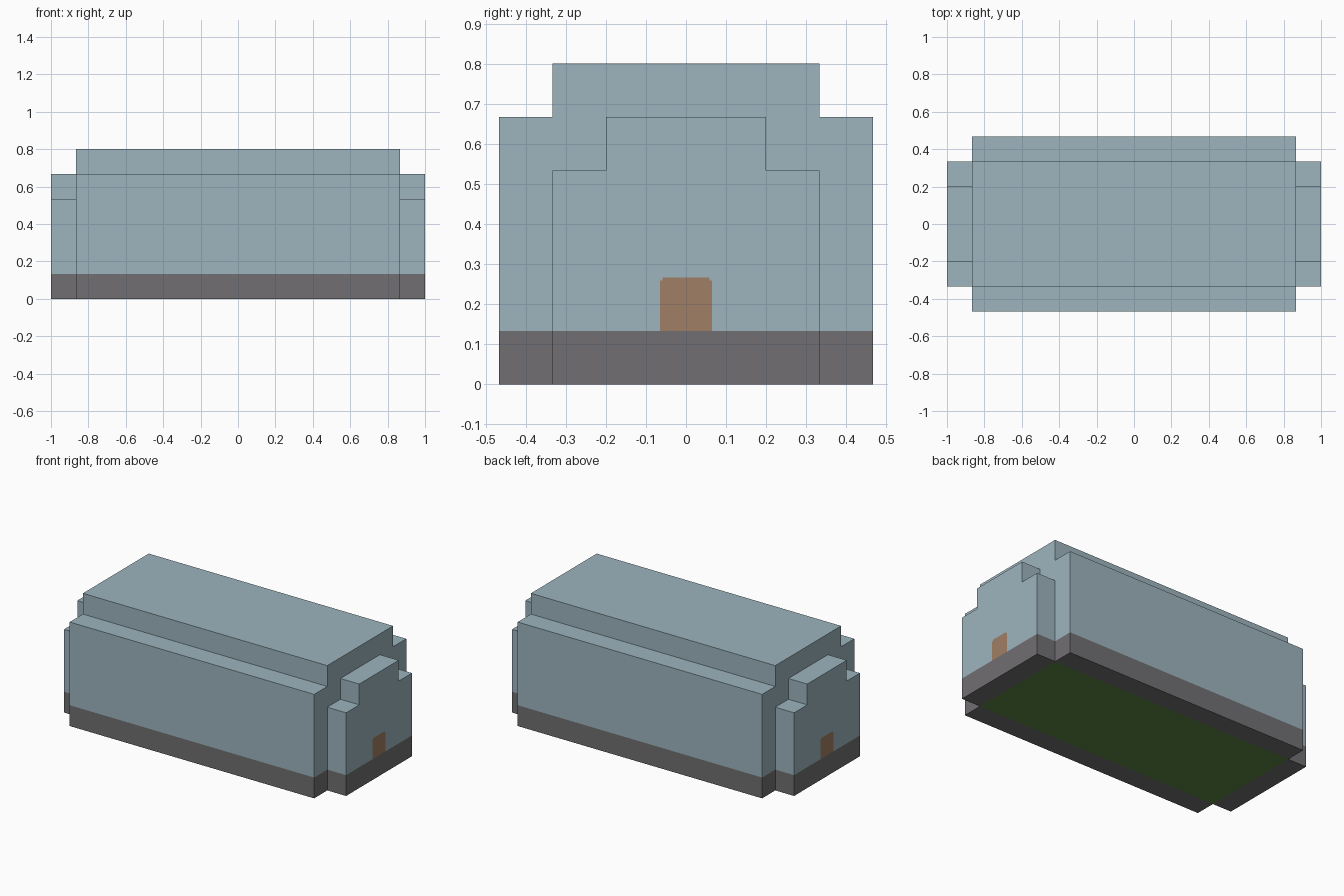
import bpy, bmesh

if "Cube" in bpy.data.objects:
    bpy.data.objects.remove(bpy.data.objects["Cube"], do_unlink=True)

U = 1 / 15  # building module


def material(name, rgb):
    linear = [((c / 255 + 0.055) / 1.055) ** 2.4 for c in rgb] + [1]
    mat = bpy.data.materials.new(name)
    mat.use_nodes = True
    mat.diffuse_color = linear
    mat.node_tree.nodes["Principled BSDF"].inputs["Base Color"].default_value = linear
    return mat


def prism(name, half, x0, x1, mat, mirror=""):
    """Extrude a symmetric (y, z) outline along x; half lists its +y side."""
    outline = half + [(-y, z) for y, z in reversed(half) if y > 0]
    bm = bmesh.new()
    face = bm.faces.new([bm.verts.new((x0, y, z)) for y, z in outline])
    ext = bmesh.ops.extrude_face_region(bm, geom=[face])
    moved = [v for v in ext["geom"] if isinstance(v, bmesh.types.BMVert)]
    bmesh.ops.translate(bm, verts=moved, vec=(x1 - x0, 0, 0))
    return finish(name, bm, mat, mirror)


def box(name, low, high, mat, mirror=""):
    bm = bmesh.new()
    bmesh.ops.create_cube(bm, size=1)
    for v in bm.verts:
        v.co = [low[i] if v.co[i] < 0 else high[i] for i in range(3)]
    return finish(name, bm, mat, mirror)


def finish(name, bm, mat, mirror):
    bmesh.ops.recalc_face_normals(bm, faces=bm.faces)
    mesh = bpy.data.meshes.new(name)
    bm.to_mesh(mesh)
    bm.free()
    mesh.materials.append(mat)
    obj = bpy.data.objects.new(name, mesh)
    bpy.context.collection.objects.link(obj)
    if mirror:
        mod = obj.modifiers.new("Mirror", "MIRROR")
        mod.use_axis = [axis in mirror for axis in "xyz"]
        mod.use_mirror_merge = False
    return obj


wall = material("pale blue wall", (157, 181, 190))
stone = material("grey stone", (113, 111, 114))
wood = material("brown wood", (160, 126, 101))
grass = material("green floor", (94, 136, 67))

# Main dimensions
hall_x, end_x = 13 * U, 1
wide, mid, narrow = 7 * U, 5 * U, 3 * U
base, low_step, high_step, roof = 2 * U, 8 * U, 10 * U, 12 * U
door_top = 4 * U

# Foundation: green floor ringed by stone curbs
box("floor", (-hall_x, -mid, 0), (hall_x, mid, base), grass)
box("side_curb", (-hall_x, mid, 0), (hall_x, wide, base), stone, "y")
box("end_curb", (hall_x, -mid, 0), (end_x, mid, base), stone, "x")

# Hall with a stepped roof
prism("hall", [(wide, base), (wide, high_step), (mid, high_step), (mid, roof)],
      -hall_x, hall_x, wall)

# Door outline with small notched upper corners
door = [(0.065, base), (0.065, 0.259), (0.058, 0.259), (0.058, door_top)]

# Stepped end bays, each with an opening that the flush door fills
bay = [(mid, base), (mid, low_step), (narrow, low_step), (narrow, high_step)]
prism("end_bay", list(reversed(door)) + bay, hall_x, end_x, wall, "x")
prism("door", door, hall_x, end_x, wood, "x")
